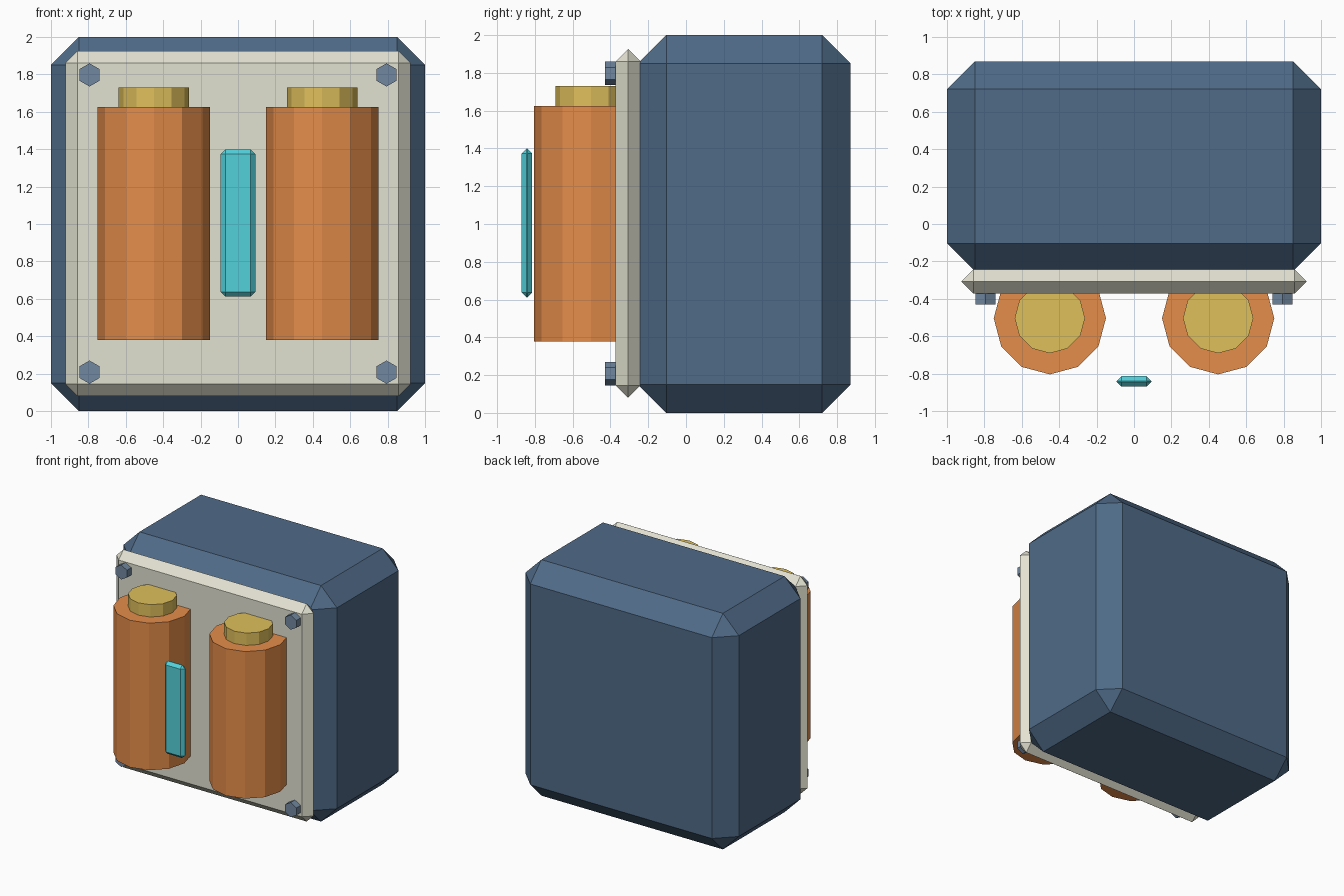
import bpy, bmesh
from math import radians
from mathutils import Matrix

if "Cube" in bpy.data.objects:
    bpy.data.objects.remove(bpy.data.objects["Cube"])


def material(name, rgb):
    m = bpy.data.materials.new(name)
    m.diffuse_color = (*[(c / 255) ** 2.2 for c in rgb], 1)
    m.use_nodes = True
    m.node_tree.nodes["Principled BSDF"].inputs["Base Color"].default_value = m.diffuse_color
    return m


NAVY = material("navy", (80, 106, 134))
CREAM = material("cream", (226, 225, 208))
ORANGE = material("orange", (228, 140, 76))
BRASS = material("brass", (222, 190, 92))
CYAN = material("cyan", (84, 208, 218))
STEEL = material("steel", (112, 134, 158))


def finish(bm, name, mat):
    bmesh.ops.recalc_face_normals(bm, faces=bm.faces)
    mesh = bpy.data.meshes.new(name)
    bm.to_mesh(mesh)
    bm.free()
    mesh.materials.append(mat)
    obj = bpy.data.objects.new(name, mesh)
    bpy.context.collection.objects.link(obj)
    return obj


def chamfered_box(name, lo, hi, chamfer, mat):
    bm = bmesh.new()
    size = [b - a for a, b in zip(lo, hi)]
    mid = [(a + b) / 2 for a, b in zip(lo, hi)]
    bmesh.ops.create_cube(bm, size=1, matrix=Matrix.Translation(mid) @ Matrix.Diagonal((*size, 1)))
    bmesh.ops.bevel(bm, geom=bm.edges[:], offset=chamfer, segments=1, affect='EDGES', profile=0.5)
    return finish(bm, name, mat)


def prism(name, sides, radius, depth, centre, mat, rotation=Matrix()):
    bm = bmesh.new()
    bmesh.ops.create_cone(bm, cap_ends=True, segments=sides, radius1=radius, radius2=radius,
                          depth=depth, matrix=Matrix.Translation(centre) @ rotation)
    return finish(bm, name, mat)


# Main body, front plate and floating light strip
chamfered_box("body", (-1, -0.253, 0), (1, 0.87, 2), 0.149, NAVY)
chamfered_box("front_plate", (-0.923, -0.372, 0.08), (0.923, -0.242, 1.926), 0.0645, CREAM)
chamfered_box("light_strip", (-0.093, -0.87, 0.612), (0.093, -0.814, 1.399), 0.025, CYAN)

for side, sx in (("left", -1), ("right", 1)):
    # Tank and its cap
    prism(f"{side}_tank", 12, 0.3, 1.246, (sx * 0.45, -0.504, 1.002), ORANGE)
    prism(f"{side}_tank_cap", 12, 0.188, 0.125, (sx * 0.45, -0.503, 1.667), BRASS)
    # Hex bolts at the plate corners, points up
    for level, z in (("lower", 0.208), ("upper", 1.797)):
        prism(f"{side}_{level}_bolt", 6, 0.062, 0.06, (sx * 0.794, -0.4, z), STEEL,
              Matrix.Rotation(radians(90), 4, 'X'))
